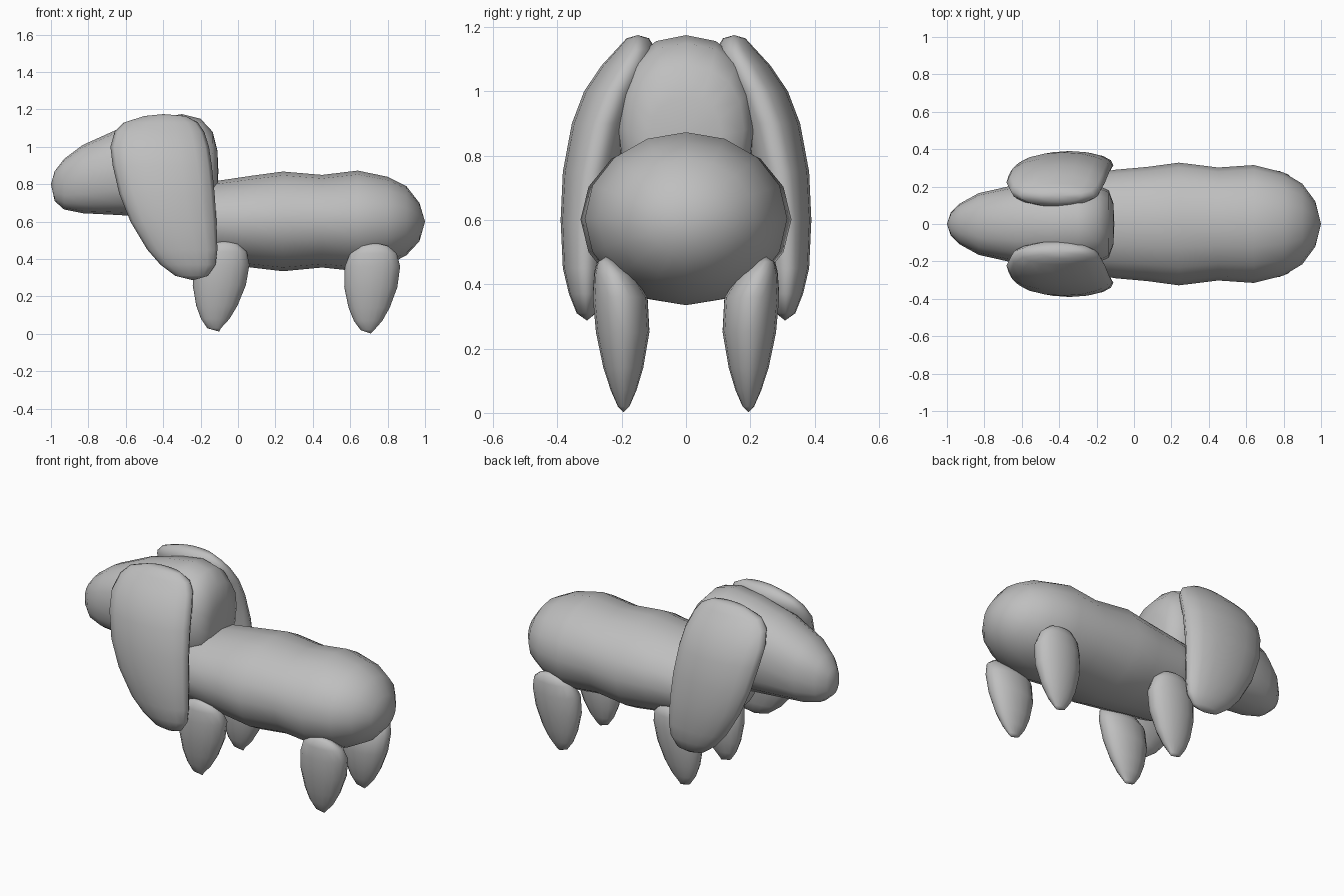
import bpy, bmesh, math
from mathutils import Vector

cube = bpy.data.objects.get("Cube")
if cube:
    bpy.data.objects.remove(cube)

grey = bpy.data.materials.new("plain grey")
grey.use_nodes = True
GREY = (0.52, 0.52, 0.52, 1)
grey.diffuse_color = GREY
grey.node_tree.nodes["Principled BSDF"].inputs["Base Color"].default_value = GREY


def loft(name, start, stations, end, along_x, power=2.0, sides=16):
    """Closed skin over oval rings.
    along_x: ring = (x, z low, z high, half width y)
    upright: ring = (z, x low, x high, y centre, half depth y)"""
    bm = bmesh.new()
    rings = []
    for s in stations:
        low, high = s[1], s[2]
        mid, half = (low + high) / 2, (high - low) / 2
        ring = []
        for i in range(sides):
            a = 2 * math.pi * i / sides
            c, d = math.cos(a), math.sin(a)
            u = math.copysign(abs(c) ** (2 / power), c)
            v = math.copysign(abs(d) ** (2 / power), d)
            if along_x:
                p = (s[0], s[3] * u, mid + half * v)
            else:
                p = (mid + half * v, s[3] + s[4] * u, s[0])
            ring.append(bm.verts.new(p))
        rings.append(ring)
    for a, b in zip(rings, rings[1:]):
        for i in range(sides):
            j = (i + 1) % sides
            bm.faces.new((a[i], a[j], b[j], b[i]))
    for tip, ring in ((start, rings[0]), (end, rings[-1])):
        pole = bm.verts.new(Vector(tip))
        for i in range(sides):
            bm.faces.new((pole, ring[i], ring[(i + 1) % sides]))
    bmesh.ops.recalc_face_normals(bm, faces=bm.faces)
    for f in bm.faces:
        f.smooth = True
    mesh = bpy.data.meshes.new(name)
    bm.to_mesh(mesh)
    bm.free()
    mesh.materials.append(grey)
    obj = bpy.data.objects.new(name, mesh)
    bpy.context.collection.objects.link(obj)
    return obj


def mirrored_pair(name, *args, **kw):
    """Build one part on +y and its twin on -y."""
    loft("left_" + name, *args, **kw)
    twin = loft("right_" + name, *args, **kw)
    twin.data.transform(((1, 0, 0, 0), (0, -1, 0, 0), (0, 0, 1, 0), (0, 0, 0, 1)))
    twin.data.flip_normals()


# Long body with a slight waist
loft("body", (-0.42, 0, 0.6), [
    (-0.39, 0.49, 0.71, 0.13), (-0.32, 0.42, 0.78, 0.22),
    (-0.22, 0.39, 0.81, 0.27), (-0.1, 0.38, 0.82, 0.29),
    (0.07, 0.355, 0.845, 0.305), (0.24, 0.335, 0.868, 0.328),
    (0.45, 0.355, 0.85, 0.302), (0.64, 0.335, 0.873, 0.315),
    (0.8, 0.368, 0.84, 0.275), (0.9, 0.42, 0.79, 0.215),
    (0.97, 0.495, 0.7, 0.12)], (1.0, 0, 0.6), True)

# Head tapering to the muzzle
loft("head", (-1.0, 0, 0.8), [
    (-0.98, 0.71, 0.87, 0.06), (-0.93, 0.665, 0.935, 0.11),
    (-0.83, 0.645, 1.01, 0.165), (-0.63, 0.635, 1.1, 0.21),
    (-0.45, 0.62, 1.15, 0.215), (-0.3, 0.61, 1.175, 0.215),
    (-0.2, 0.62, 1.15, 0.21), (-0.135, 0.68, 1.08, 0.18),
    (-0.11, 0.75, 0.98, 0.11)], (-0.105, 0, 0.87), True, power=2.3)

# Long hanging ears
mirrored_pair("ear", (-0.4, 0.15, 1.175), [
    (1.165, -0.5, -0.28, 0.15, 0.035), (1.13, -0.61, -0.215, 0.155, 0.062),
    (1.08, -0.66, -0.18, 0.178, 0.085), (1.0, -0.682, -0.155, 0.222, 0.095),
    (0.9, -0.67, -0.14, 0.26, 0.095), (0.75, -0.635, -0.125, 0.293, 0.09),
    (0.6, -0.575, -0.115, 0.31, 0.08), (0.45, -0.485, -0.11, 0.315, 0.068),
    (0.37, -0.415, -0.12, 0.312, 0.052), (0.31, -0.335, -0.16, 0.31, 0.03)],
    (-0.24, 0.308, 0.287), False)

# Four stubby legs, narrowing to the foot
for name, x, lean in (("front_leg", -0.1, 0.03), ("back_leg", 0.71, 0.02)):
    base = 0.01 if lean > 0.02 else 0.0
    rings = [(z + base, x + lean * z / 0.25 - lean - w, x + lean * z / 0.25 - lean + w, y, d)
             for z, w, y, d in (
                 (0.47, 0.075, 0.245, 0.03), (0.43, 0.125, 0.225, 0.06),
                 (0.36, 0.148, 0.205, 0.085), (0.25, 0.142, 0.197, 0.083),
                 (0.14, 0.11, 0.195, 0.062), (0.07, 0.076, 0.194, 0.04),
                 (0.02, 0.036, 0.194, 0.018))]
    mirrored_pair(name, (x + lean, 0.245, 0.488 + base), rings,
                  (x, 0.194, base + 0.002), False)
